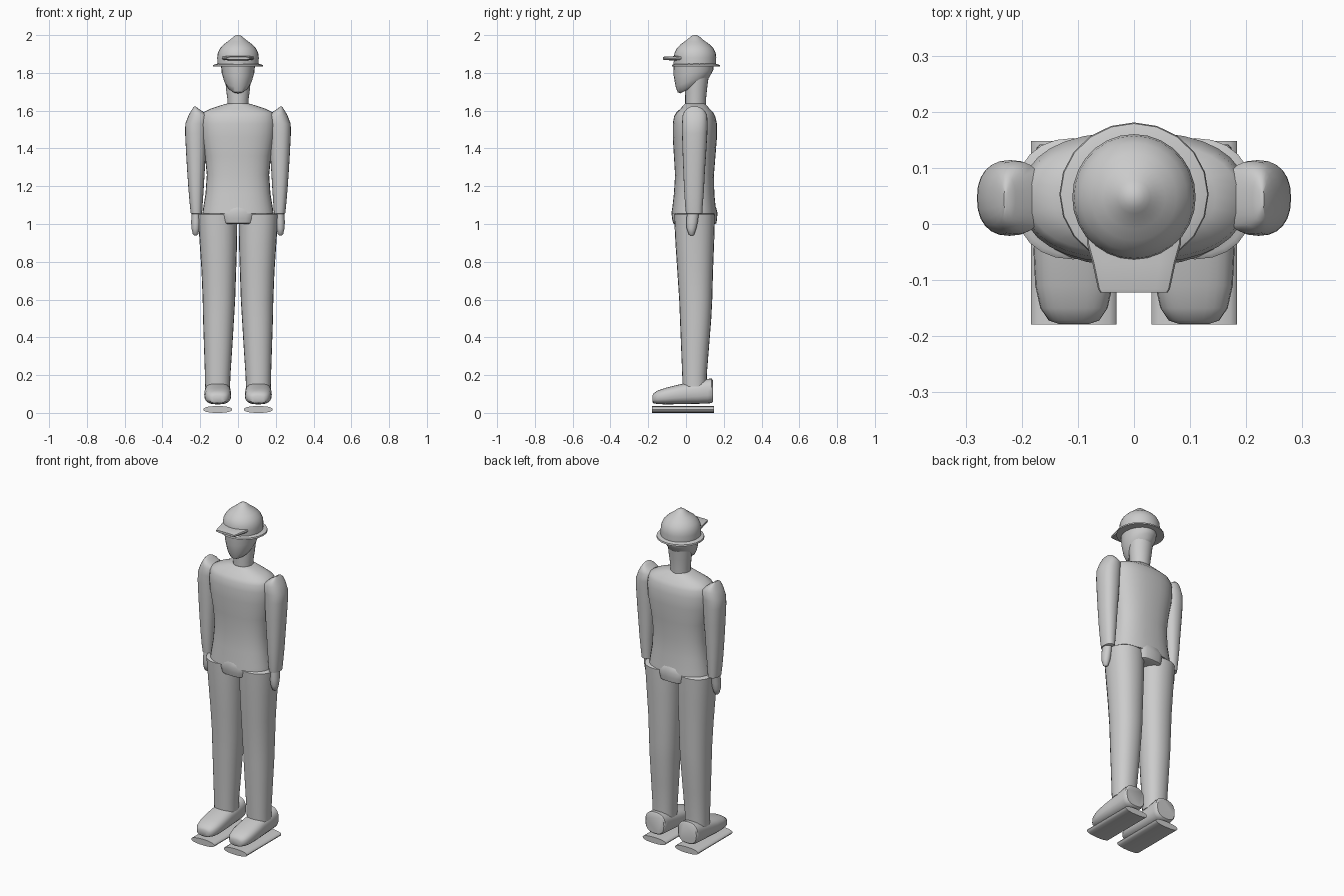
import bpy, bmesh, math

grey = bpy.data.materials.new("plain_grey")
grey.diffuse_color = (0.6, 0.6, 0.6, 1)


def finish(name, bm, angle=40):
    bmesh.ops.recalc_face_normals(bm, faces=bm.faces)
    me = bpy.data.meshes.new(name)
    bm.to_mesh(me)
    bm.free()
    me.materials.append(grey)
    ob = bpy.data.objects.new(name, me)
    bpy.context.collection.objects.link(ob)
    bpy.ops.object.select_all(action='DESELECT')
    ob.select_set(True)
    bpy.context.view_layer.objects.active = ob
    bpy.ops.object.shade_smooth_by_angle(angle=math.radians(angle))
    return ob


def power(v, p):
    return math.copysign(abs(v) ** p, v)


def loft(name, rings, axis='z', n=24, square=2.0, side=1, tilts=None, angle=40):
    """Rings are (position, a_min, a_max, b_min, b_max); a is x, b is y or z."""
    bm = bmesh.new()
    loops = []
    for k, (pos, a0, a1, b0, b1) in enumerate(rings):
        tilt = tilts[k] if tilts else 0
        loop = []
        for i in range(n):
            t = 2 * math.pi * i / n
            a = (a0 + a1) / 2 + (a1 - a0) / 2 * power(math.cos(t), 2 / square)
            db = (b1 - b0) / 2 * power(math.sin(t), 2 / square)
            b = (b0 + b1) / 2 + db
            p = pos + tilt * db
            loop.append(bm.verts.new((a * side, b, p) if axis == 'z' else (a * side, p, b)))
        loops.append(loop)
    for lo, hi in zip(loops, loops[1:]):
        for i in range(n):
            j = (i + 1) % n
            bm.faces.new((lo[i], lo[j], hi[j], hi[i]))
    bm.faces.new(loops[0])
    bm.faces.new(loops[-1])
    return finish(name, bm, angle)


# Jacket body with sloping shoulders
loft("torso", [
    (1.055, -.188, .188, -.075, .16), (1.08, -.185, .185, -.073, .158),
    (1.16, -.172, .172, -.064, .15), (1.26, -.165, .165, -.058, .148),
    (1.36, -.175, .175, -.064, .156), (1.46, -.195, .195, -.070, .164),
    (1.53, -.2, .2, -.070, .164), (1.57, -.196, .196, -.063, .155),
    (1.59, -.185, .185, -.052, .145), (1.61, -.145, .145, -.03, .125),
    (1.63, -.085, .085, -.012, .108), (1.637, -.06, .06, -.005, .10),
], n=32, square=2.4)

# Pelvis tab between the legs
loft("pelvis", [
    (1.0, -.08, .08, -.062, .155), (1.004, -.09, .09, -.068, .161),
    (1.03, -.097, .097, -.074, .165), (1.06, -.10, .10, -.077, .166),
    (1.085, -.085, .085, -.073, .16), (1.105, -.05, .05, -.066, .15),
], n=24, square=3.2)

# Neck and head, with the jaw line rising to the back
loft("neck", [(1.61, -.055, .055, -.004, .104), (1.66, -.056, .056, -.004, .106),
              (1.72, -.064, .064, -.005, .112), (1.78, -.068, .068, -.005, .12)])
loft("head", [
    (1.728, -.045, .045, -.03, .115), (1.738, -.06, .06, -.044, .125),
    (1.765, -.076, .076, -.055, .138), (1.80, -.086, .086, -.065, .145),
    (1.86, -.092, .092, -.067, .148),
], tilts=[.5, .48, .4, .15, 0])

# Helmet dome
dome = [(1.838, .109), (1.88, .110), (1.905, .107), (1.93, .095), (1.95, .076),
        (1.965, .056), (1.977, .04), (1.987, .029), (1.995, .019), (2.0, .007)]
loft("helmet_dome", [(z, -r, r, .048 - r * 1.02, .048 + r * 1.02) for z, r in dome], n=28)

# Helmet brim and front peak
loft("helmet_brim", [(1.833, -.133, .133, -.075, .181), (1.842, -.131, .131, -.073, .179),
                     (1.849, -.108, .108, -.06, .158)], n=20, angle=25)
loft("helmet_peak", [
    (-.122, -.060, .060, 1.871, 1.884), (-.116, -.064, .064, 1.868, 1.886),
    (-.07, -.074, .074, 1.866, 1.888), (-.035, -.084, .084, 1.866, 1.89),
    (.02, -.084, .084, 1.866, 1.892),
], axis='y', n=16, square=4)

# Limbs, repeated on both sides
for side, tag in ((1, "left"), (-1, "right")):
    loft(tag + "_sleeve", [
        (1.053, .196, .243, .006, .08), (1.056, .19, .25, .0, .086),
        (1.09, .188, .254, -.004, .088), (1.18, .182, .262, -.01, .095),
        (1.28, .176, .269, -.014, .10), (1.38, .170, .275, -.018, .107),
        (1.48, .166, .28, -.021, .113), (1.53, .162, .279, -.021, .114),
        (1.575, .160, .262, -.018, .112), (1.598, .190, .249, -.008, .10),
        (1.612, .211, .240, .006, .084), (1.622, .224, .232, .026, .062),
    ], side=side, square=2.3)

    loft(tag + "_hand", [
        (.938, .220, .230, .024, .036), (.946, .211, .239, .014, .044),
        (.975, .202, .246, .004, .054), (1.01, .198, .248, .002, .062),
        (1.07, .200, .244, .006, .07),
    ], side=side, n=16)

    loft(tag + "_leg", [
        (.14, .042, .174, -.018, .11), (.20, .040, .175, -.020, .11),
        (.35, .030, .180, -.026, .122), (.50, .021, .185, -.032, .134),
        (.60, .015, .187, -.036, .139), (.75, .010, .193, -.046, .143),
        (.90, .005, .203, -.056, .149), (1.0, .004, .210, -.061, .152),
        (1.05, .004, .214, -.063, .153), (1.056, .012, .205, -.055, .146),
    ], side=side, square=2.2)

    # Shoe runs from toe to heel
    loft(tag + "_shoe", [
        (-.178, .080, .134, .058, .092), (-.172, .062, .152, .051, .104),
        (-.15, .047, .167, .047, .118), (-.11, .038, .176, .045, .132),
        (-.05, .036, .179, .046, .147), (.0, .038, .177, .047, .158),
        (.06, .040, .176, .048, .168), (.115, .040, .176, .050, .18),
        (.136, .042, .174, .052, .182), (.142, .048, .168, .058, .174),
    ], axis='y', side=side, square=2.6)

    # Lens-shaped plate under each shoe
    loft(tag + "_sole_plate", [(-.179, .031, .184, .0, .036), (.148, .031, .184, .0, .036)],
         axis='y', side=side, n=20, square=2.3)
